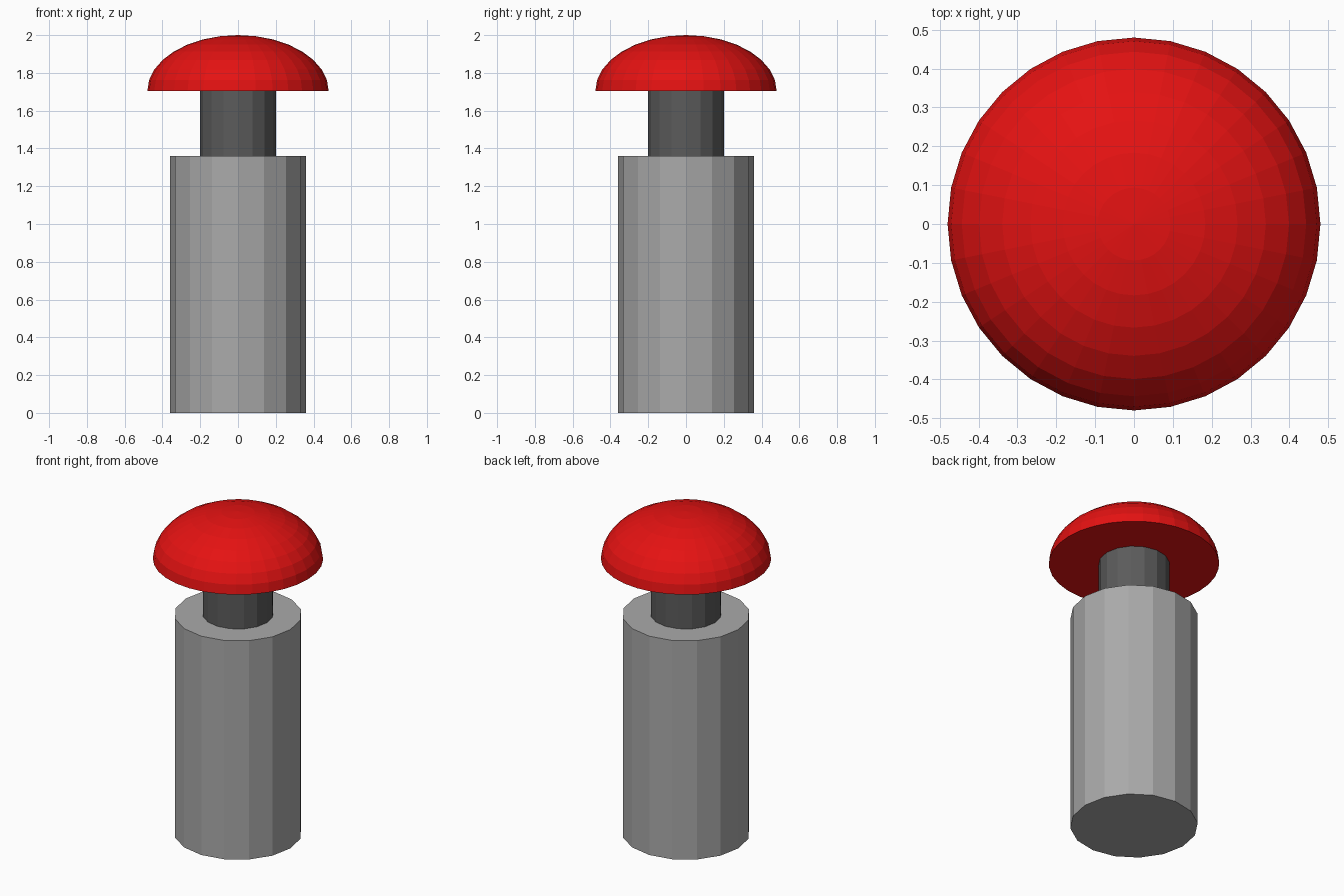
import bpy, bmesh, math

if "Cube" in bpy.data.objects:
    bpy.data.objects.remove(bpy.data.objects["Cube"])


def material(name, rgb):
    m = bpy.data.materials.new(name)
    m.diffuse_color = (*rgb, 1.0)
    m.use_nodes = True
    m.node_tree.nodes["Principled BSDF"].inputs["Base Color"].default_value = m.diffuse_color
    return m


def lathe(name, profile, sides, mat):
    """Spin (radius, z) points about z; a zero radius makes a pole, open ends are capped."""
    bm = bmesh.new()
    rings = []
    for r, z in profile:
        if r < 1e-6:
            rings.append([bm.verts.new((0, 0, z))] * sides)
        else:
            rings.append([bm.verts.new((r * math.cos(2 * math.pi * i / sides),
                                        r * math.sin(2 * math.pi * i / sides), z))
                          for i in range(sides)])
    for low, high in zip(rings, rings[1:]):
        for i in range(sides):
            j = (i + 1) % sides
            bm.faces.new(list(dict.fromkeys((low[i], low[j], high[j], high[i]))))
    bm.faces.new(rings[0][::-1])
    if profile[-1][0] > 1e-6:
        bm.faces.new(rings[-1])
    bmesh.ops.recalc_face_normals(bm, faces=bm.faces)
    mesh = bpy.data.meshes.new(name)
    bm.to_mesh(mesh)
    bm.free()
    mesh.materials.append(mat)
    obj = bpy.data.objects.new(name, mesh)
    bpy.context.collection.objects.link(obj)
    return obj


grey = material("light grey", (0.40, 0.40, 0.40))
dark = material("dark grey", (0.105, 0.105, 0.105))
red = material("red", (0.78, 0.006, 0.006))

# Base cylinder and plunger shaft
lathe("base", [(0.36, 0), (0.36, 1.36)], 16, grey)
lathe("shaft", [(0.2, 1.36), (0.2, 1.704)], 16, dark)

# Flattened half-sphere button with a flat underside
steps = 8
dome = [(0.48 * math.cos(math.pi / 2 * k / steps),
         1.704 + 0.296 * math.sin(math.pi / 2 * k / steps)) for k in range(steps + 1)]
lathe("button_cap", dome, 32, red)
